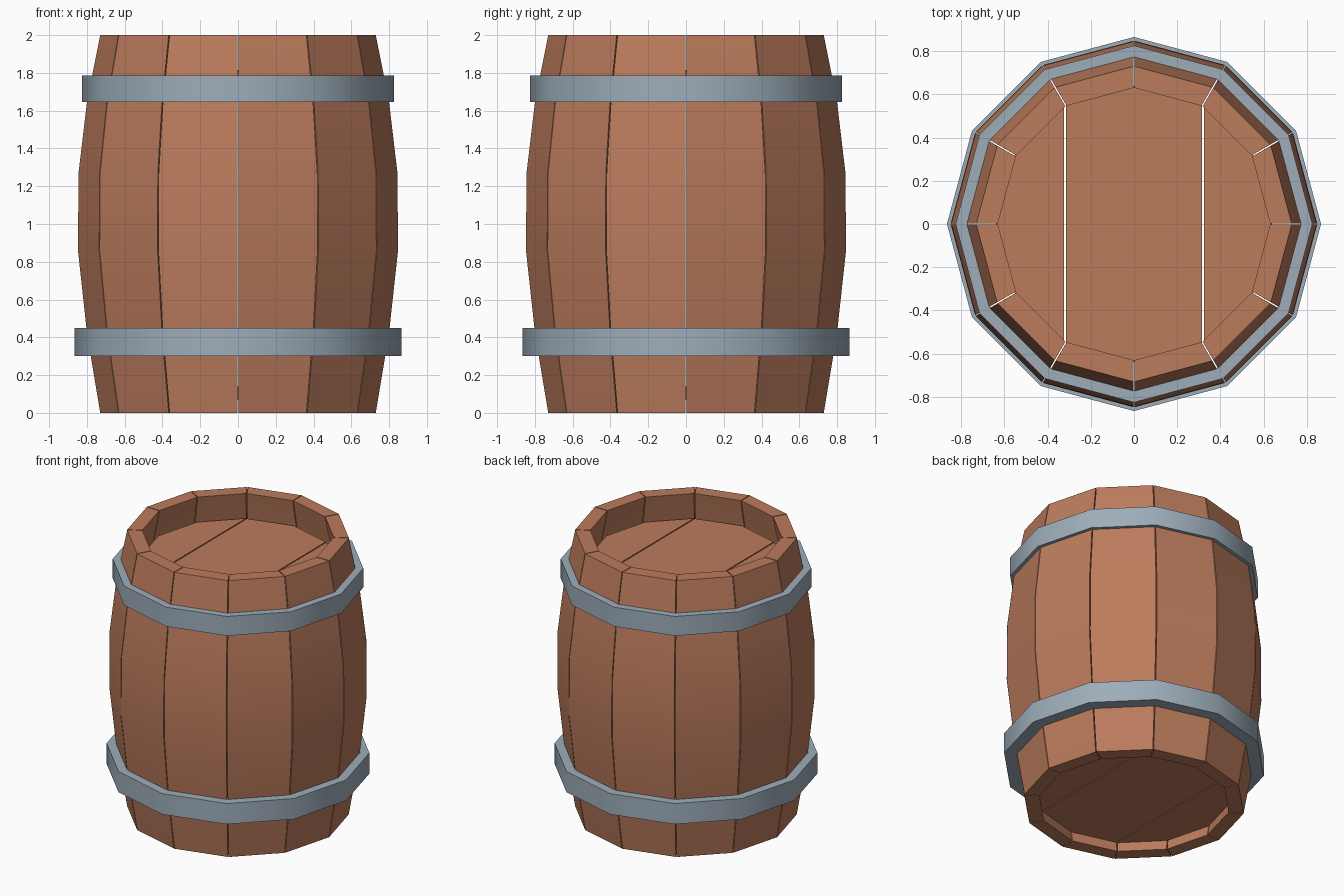
import bpy, bmesh, math

if "Cube" in bpy.data.objects:
    bpy.data.objects.remove(bpy.data.objects["Cube"])

N = 12
GAP = 0.003          # half gap between staves
THICK = 0.10         # stave thickness
PROFILE = [(0, 0.73), (0.42, 0.80), (0.86, 0.848), (1.27, 0.845), (1.65, 0.80), (2.0, 0.73)]


def material(name, rgb):
    m = bpy.data.materials.new(name)
    m.diffuse_color = (*rgb, 1)
    m.use_nodes = True
    m.node_tree.nodes["Principled BSDF"].inputs["Base Color"].default_value = m.diffuse_color
    return m


wood = material("brown wood", (0.50, 0.20, 0.108))
iron = material("grey iron", (0.34, 0.42, 0.49))


def polar(r, deg):
    a = math.radians(deg)
    return r * math.cos(a), r * math.sin(a)


def finish(bm, name, mat):
    bmesh.ops.recalc_face_normals(bm, faces=bm.faces)
    me = bpy.data.meshes.new(name)
    bm.to_mesh(me)
    bm.free()
    me.materials.append(mat)
    me.shade_smooth()
    me.set_sharp_from_angle(angle=math.radians(25))
    ob = bpy.data.objects.new(name, me)
    bpy.context.collection.objects.link(ob)
    return ob


# Staves: twelve bowed planks separated by hairline gaps
section = PROFILE + [(z, r - THICK) for z, r in reversed(PROFILE)]
for i in range(N):
    bm = bmesh.new()
    sides = []
    mid = math.radians(30 * i + 15)
    tx, ty = -math.sin(mid), math.cos(mid)
    for deg, s in ((30 * i, 1), (30 * i + 30, -1)):
        loop = []
        for z, r in section:
            x, y = polar(r, deg)
            loop.append(bm.verts.new((x + s * GAP * tx, y + s * GAP * ty, z)))
        sides.append(loop)
    a, b = sides
    n = len(section)
    h = len(PROFILE)
    for k in range(n):
        j = (k + 1) % n
        bm.faces.new((a[k], a[j], b[j], b[k]))
    for loop in sides:               # side walls as quads
        for k in range(h - 1):
            bm.faces.new((loop[k], loop[k + 1], loop[n - 2 - k], loop[n - 1 - k]))
    finish(bm, f"stave_{i + 1}", wood)


# Lids: three boards each, cut at the corners of the twelve-sided outline
def lid_board(name, degs, inset, z0, z1, r=0.638):
    bm = bmesh.new()
    pts = []
    for k, d in enumerate(degs):
        x, y = polar(r, d)
        pts.append((x + inset(x, d), y))
    face = bm.faces.new([bm.verts.new((x, y, z0)) for x, y in pts])
    ext = bmesh.ops.extrude_face_region(bm, geom=[face])
    for v in ext["geom"]:
        if isinstance(v, bmesh.types.BMVert):
            v.co.z = z1
    finish(bm, name, wood)


G = 0.004
for label, z0, z1 in (("top", 1.74, 1.815), ("bottom", 0.07, 0.14)):
    lid_board(label + "_lid_middle", (60, 90, 120, 240, 270, 300),
              lambda x, d: 0 if d in (90, 270) else -math.copysign(G, x), z0, z1)
    lid_board(label + "_lid_right", (-60, -30, 0, 30, 60),
              lambda x, d: G if abs(d) == 60 else 0, z0, z1)
    lid_board(label + "_lid_left", (120, 150, 180, 210, 240),
              lambda x, d: -G if d in (120, 240) else 0, z0, z1)


# Hoops: flat twelve-sided iron bands
def hoop(name, z0, z1, r_in, r_out):
    bm = bmesh.new()
    rings = [[bm.verts.new((*polar(r, 30 * i), z)) for i in range(N)]
             for r, z in ((r_out, z0), (r_out, z1), (r_in, z1), (r_in, z0))]
    for k in range(4):
        p, q = rings[k], rings[(k + 1) % 4]
        for i in range(N):
            j = (i + 1) % N
            bm.faces.new((p[i], p[j], q[j], q[i]))
    ob = finish(bm, name, iron)
    ob.data.set_sharp_from_angle(angle=math.radians(35))


hoop("upper_hoop", 1.645, 1.785, 0.771, 0.825)
hoop("lower_hoop", 0.30, 0.45, 0.778, 0.865)
